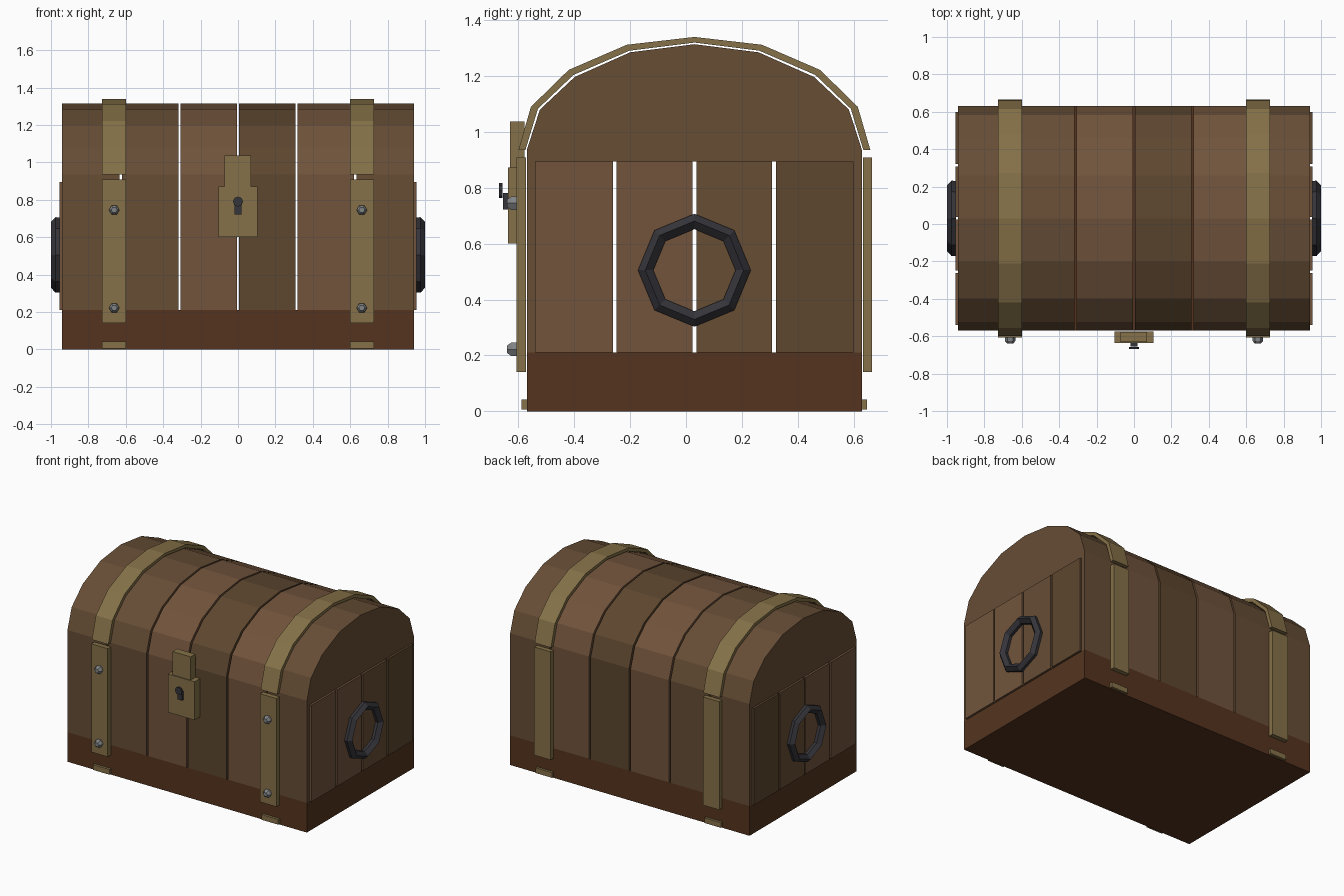
import bpy, math

if "Cube" in bpy.data.objects:
    bpy.data.objects.remove(bpy.data.objects["Cube"])

CY = 0.03  # middle of the chest body in y


def material(name, rgb):
    m = bpy.data.materials.new(name)
    m.diffuse_color = (*rgb, 1)
    m.use_nodes = True
    m.node_tree.nodes["Principled BSDF"].inputs["Base Color"].default_value = m.diffuse_color
    return m


LIGHT = material("light_wood", (0.165, 0.088, 0.045))
MID = material("mid_wood", (0.135, 0.075, 0.036))
DARK = material("dark_wood", (0.110, 0.062, 0.028))
BASE = material("base_wood", (0.090, 0.034, 0.013))
BRASS = material("brass", (0.235, 0.165, 0.065))
IRON = material("iron", (0.035, 0.035, 0.043))
STEEL = material("steel", (0.22, 0.23, 0.24))


def mesh(name, verts, faces, mat):
    me = bpy.data.meshes.new(name)
    me.from_pydata(verts, [], faces)
    me.materials.append(mat)
    ob = bpy.data.objects.new(name, me)
    bpy.context.collection.objects.link(ob)
    return ob


def box(name, x, y, z, mat):
    v = [(a, b, c) for a in x for b in y for c in z]
    f = [(0, 1, 3, 2), (4, 6, 7, 5), (0, 4, 5, 1), (2, 3, 7, 6), (0, 2, 6, 4), (1, 5, 7, 3)]
    return mesh(name, v, f, mat)


def prism(name, pts, x0, x1, mat):
    """Extrude a clockwise (y, z) outline along x."""
    n = len(pts)
    v = [(x, y, z) for x in (x0, x1) for y, z in pts]
    f = [(i, n + i, n + (i + 1) % n, (i + 1) % n) for i in range(n)]
    f += [tuple(range(n)), tuple(range(2 * n - 1, n - 1, -1))]
    return mesh(name, v, [tuple(reversed(q)) for q in f], mat)


def stud(name, x, z, rings, sides, mat):
    """Stepped or tapered disc facing the front; rings = (y, radius)."""
    v = [(x + r * math.cos(2 * math.pi * i / sides), y, z + r * math.sin(2 * math.pi * i / sides))
         for y, r in rings for i in range(sides)]
    k = len(rings)
    f = [(j * sides + i, (j + 1) * sides + i, (j + 1) * sides + (i + 1) % sides, j * sides + (i + 1) % sides)
         for j in range(k - 1) for i in range(sides)]
    f += [tuple(range(sides)), tuple(range(k * sides - 1, (k - 1) * sides - 1, -1))]
    return mesh(name, v, f, mat)


def arch(half):
    """Mirror half an arch, given as (distance from middle, z) from foot to top."""
    return [(CY - d, z) for d, z in half] + [(CY + d, z) for d, z in reversed(half[:-1])]


# Base
box("base", (-0.94, 0.94), (-0.57, 0.63), (0, 0.21), BASE)

# Front, back and lid planks, with narrow gaps
lid = arch([(0.60, 0.895), (0.60, 0.935), (0.553, 1.08), (0.428, 1.197), (0.23, 1.285), (0, 1.314)])
W = 1.88 / 6
tones = [MID, MID, LIGHT, DARK, LIGHT, MID]
for i, mat in enumerate(tones):
    a = -0.94 + i * W + (0.006 if i else 0)
    b = -0.94 + (i + 1) * W - (0.006 if i < 5 else 0)
    box(f"front_plank_{i}", (a, b), (-0.57, -0.54), (0.21, 0.895), mat)
    box(f"back_plank_{i}", (a, b), (0.60, 0.63), (0.21, 0.895), mat)
    prism(f"lid_plank_{i}", lid, a, b, mat)

# End planks
for s, side in ((-1, "left"), (1, "right")):
    for i, mat in enumerate([LIGHT, LIGHT, MID, DARK]):
        a, b = -0.54 + i * 0.285, -0.54 + (i + 1) * 0.285
        box(f"{side}_end_plank_{i}", sorted((s * 0.92, s * 0.955)),
            (a + (0.007 if i else 0), b - (0.007 if i < 3 else 0)), (0.21, 0.895), mat)

# Metal bands and bolts
outer = arch([(0.63, 0.935), (0.585, 1.09), (0.45, 1.222), (0.242, 1.312), (0, 1.34)])
inner = arch([(0.605, 0.935), (0.56, 1.083), (0.433, 1.204), (0.232, 1.291), (0, 1.32)])
N = len(outer)
for s, side in ((-1, "left"), (1, "right")):
    x = sorted((s * 0.598, s * 0.727))
    v = [(xx, y, z) for pts in (outer, inner) for xx in x for y, z in pts]
    f = []
    for i in range(N - 1):
        j = i + 1
        f += [(i, N + i, N + j, j), (2 * N + i, 2 * N + j, 3 * N + j, 3 * N + i),
              (i, j, 2 * N + j, 2 * N + i), (N + i, 3 * N + i, 3 * N + j, N + j)]
    f += [(0, 2 * N, 3 * N, N), (N - 1, 2 * N - 1, 4 * N - 1, 3 * N - 1)]
    mesh(f"{side}_lid_band", v, f, BRASS)
    box(f"{side}_front_band", x, (-0.607, -0.573), (0.14, 0.908), BRASS)
    box(f"{side}_back_band", x, (0.633, 0.665), (0.14, 0.908), BRASS)
    box(f"{side}_bottom_band", x, (-0.588, 0.647), (0.006, 0.043), BRASS)
    for z in (0.222, 0.745):
        stud(f"{side}_bolt", s * 0.662, z, [(-0.60, 0.028), (-0.625, 0.028), (-0.64, 0.016)], 6, STEEL)

# Lock with keyhole
box("lock_plate", (-0.105, 0.105), (-0.637, -0.575), (0.60, 0.872), BRASS)
box("lock_hasp", (-0.073, 0.07), (-0.63, -0.578), (0.872, 1.037), BRASS)
box("keyhole_slot", (-0.018, 0.018), (-0.655, -0.635), (0.722, 0.782), IRON)
stud("keyhole_disc", 0, 0.79, [(-0.657, 0.027), (-0.669, 0.027)], 8, IRON)

# Octagonal ring handles
section = [(0.953, 0.148), (0.953, 0.20), (0.975, 0.202), (1.0, 0.176), (0.975, 0.147)]
K = len(section)
for s, side in ((-1, "left"), (1, "right")):
    v = [(s * x, CY + r * math.sin(t * math.pi / 4), 0.505 + r * math.cos(t * math.pi / 4))
         for t in range(8) for x, r in section]
    f = [(t * K + i, t * K + (i + 1) % K, (t + 1) % 8 * K + (i + 1) % K, (t + 1) % 8 * K + i)
         for t in range(8) for i in range(K)]
    mesh(f"{side}_ring_handle", v, f, IRON)

# Make every face point outward
import bmesh
for ob in bpy.context.collection.objects:
    bm = bmesh.new()
    bm.from_mesh(ob.data)
    bmesh.ops.recalc_face_normals(bm, faces=bm.faces)
    bm.to_mesh(ob.data)
    bm.free()
